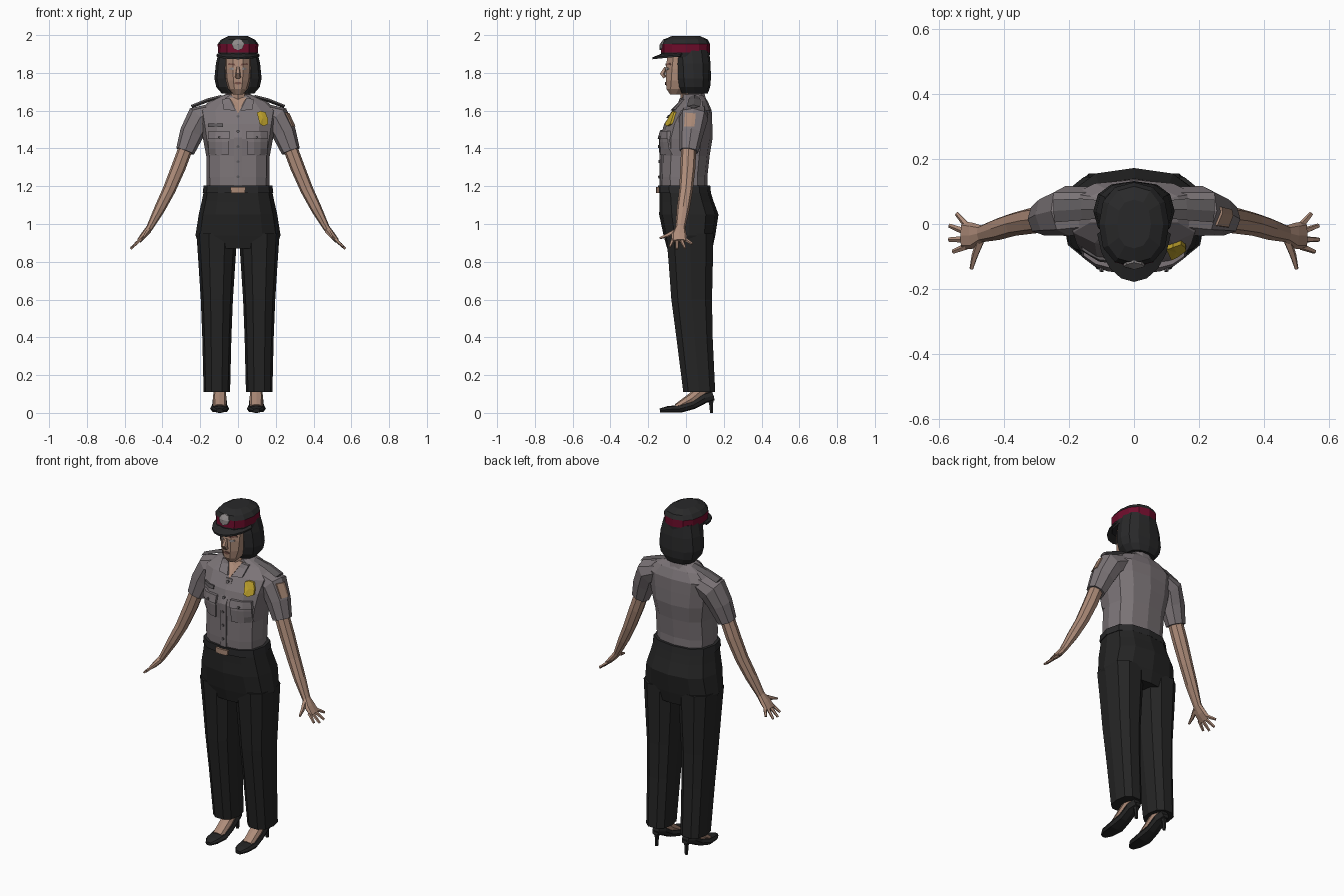
import bpy, bmesh, math
from mathutils import Vector
from mathutils.bvhtree import BVHTree

cube = bpy.data.objects.get("Cube")
if cube:
    bpy.data.objects.remove(cube, do_unlink=True)

X, Y, Z = Vector((1, 0, 0)), Vector((0, 1, 0)), Vector((0, 0, 1))


def material(name, r, g, b):
    m = bpy.data.materials.new(name)
    m.use_nodes = True
    m.diffuse_color = (r, g, b, 1)
    m.node_tree.nodes["Principled BSDF"].inputs["Base Color"].default_value = (r, g, b, 1)
    return m


shirt = material("shirt grey", .2, .175, .185)
trim = material("dark grey trim", .11, .1, .105)
skin = material("skin", .42, .26, .19)
black = material("black cloth", .018, .018, .018)
hair_black = material("black hair", .022, .022, .023)
red = material("dark red", .16, .004, .025)
gold = material("gold", .5, .35, .025)
silver = material("silver grey", .27, .25, .25)
tan = material("tan patch", .4, .25, .18)
lip = material("lip brown", .2, .09, .07)


def finish(name, bm, *mats):
    bmesh.ops.recalc_face_normals(bm, faces=bm.faces)
    me = bpy.data.meshes.new(name)
    bm.to_mesh(me)
    bm.free()
    for m in mats:
        me.materials.append(m)
    ob = bpy.data.objects.new(name, me)
    bpy.context.collection.objects.link(ob)
    return ob


def skin_sections(name, sections, mat, n=10, power=2.3, y_min=-9):
    """Bridge rings, each given as centre and two half axes."""
    bm = bmesh.new()
    rings = []
    for c, u, v in sections:
        ring = []
        for i in range(n):
            a = 2 * math.pi * i / n
            p = c.copy()
            for t, axis in ((math.cos(a), u), (math.sin(a), v)):
                p += axis * math.copysign(abs(t) ** (2 / power), t)
            p.y = max(p.y, y_min)
            ring.append(bm.verts.new(p))
        rings.append(ring)
    for lo, hi in zip(rings, rings[1:]):
        for i in range(n):
            j = (i + 1) % n
            bm.faces.new((lo[i], lo[j], hi[j], hi[i]))
    bm.faces.new(rings[0])
    bm.faces.new(rings[-1])
    return finish(name, bm, mat)


def loft(name, rings, mat, cx=0, **kw):
    """Upright stack of (z, centre y, half width, half depth)."""
    return skin_sections(name, [(Vector((cx, y, z)), X * rx, Y * ry)
                                for z, y, rx, ry in rings], mat, **kw)


def tube(name, pts, mat, ref=Y, side=1, n=8, **kw):
    """Limb along (x, y, z, thickness, width), width lying along ref."""
    cs = [Vector((p[0] * side, p[1], p[2])) for p in pts]
    out = []
    for i, p in enumerate(pts):
        t = (cs[min(i + 1, len(cs) - 1)] - cs[max(i - 1, 0)]).normalized()
        v = (ref - t * ref.dot(t)).normalized()
        out.append((cs[i], v.cross(t) * p[3], v * p[4]))
    return skin_sections(name, out, mat, n=n, **kw)


def plate(name, target, outline, mat, raise_by=.006, side=1, look=Y):
    """Polygon laid on a part's surface; outline is (across, height)."""
    bm = bmesh.new()
    across = X if look == Y else Y
    face = bm.faces.new([bm.verts.new(across * a * side + Z * z) for a, z in outline])
    if len(outline) == 4:
        bmesh.ops.subdivide_edges(bm, edges=bm.edges[:], cuts=2, use_grid_fill=True)
    else:
        bmesh.ops.poke(bm, faces=[face])
    tbm = bmesh.new()
    tbm.from_mesh(target.data)
    tree = BVHTree.FromBMesh(tbm)
    tbm.free()
    for v in bm.verts:
        hit = tree.ray_cast(v.co - look, look)[0]
        if hit:
            v.co = hit + look * .004
    ret = bmesh.ops.extrude_face_region(bm, geom=bm.faces[:], use_keep_orig=True)
    for g in ret["geom"]:
        if isinstance(g, bmesh.types.BMVert):
            g.co -= look * (raise_by + .004)
    return finish(name, bm, mat)


def rect(x0, x1, z0, z1):
    return [(x0, z0), (x1, z0), (x1, z1), (x0, z1)]


def disc(x, z, r, rz, n=6):
    return [(x + r * math.sin(i * 2 * math.pi / n), z + rz * math.cos(i * 2 * math.pi / n))
            for i in range(n)]


# Shirt body
torso = loft("shirt_body", [
    (1.17, -.01, .165, .125), (1.25, -.012, .168, .125), (1.36, -.005, .168, .13),
    (1.45, 0, .185, .14), (1.53, .012, .198, .127), (1.6, .033, .21, .103),
    (1.65, .045, .15, .07), (1.685, .035, .07, .055)], shirt, n=12, power=2.5)

# Trousers
loft("trouser_hips", [
    (.87, .02, .2, .12), (.94, .018, .225, .137), (1.05, .015, .208, .157),
    (1.12, .003, .192, .143), (1.2, -.01, .175, .13)], black, n=12, power=2.5)
loft("belt", [(1.165, -.008, .187, .14), (1.205, -.01, .182, .138)], hair_black, n=12, power=2.5)
buckle_base = bpy.data.objects["belt"]
plate("belt_buckle", buckle_base, [(-.035, 1.15), (.035, 1.15), (.04, 1.195), (-.04, 1.195)], tan, .012)

for s, tag in ((1, "left"), (-1, "right")):
    loft(tag + "_trouser_leg", [
        (.11, .07, .07, .088), (.4, .045, .077, .1), (.6, .03, .085, .112),
        (.8, .025, .098, .122), (.95, .02, .108, .13)], black, cx=.1 * s + .012 * s, n=10, power=2.5)

    # Sleeve, arm and hand
    tube(tag + "_sleeve", [
        (.13, .045, 1.59, .05, .07), (.205, .04, 1.56, .072, .077),
        (.245, .028, 1.48, .064, .064), (.28, .015, 1.385, .05, .05)], shirt, side=s, power=2.4)
    tube(tag + "_arm", [
        (.27, .015, 1.42, .038, .04), (.315, .01, 1.3, .038, .04), (.365, 0, 1.18, .034, .036),
        (.415, -.015, 1.08, .029, .034), (.468, -.03, .98, .018, .026),
        (.495, -.036, .945, .017, .04), (.525, -.035, .91, .012, .043)], skin, side=s)
    for k, (tx, ty, tz) in enumerate([(.545, .032, .895), (.567, -.005, .872),
                                      (.568, -.048, .868), (.556, -.085, .88)]):
        base = (.515, -.003 - .022 * k, .918, .009, .011)
        tube(f"{tag}_finger_{k + 1}", [base, (tx, ty, tz, .006, .007)], skin, side=s, n=5)
    tube(tag + "_thumb", [(.472, -.05, .965, .014, .014), (.49, -.1, .94, .011, .01),
                          (.5, -.138, .925, .006, .006)], skin, ref=X, side=s, n=5)

    # Shoulder strap and collar
    tube(tag + "_shoulder_strap", [(.085, .045, 1.674, .01, .026), (.16, .045, 1.655, .01, .033),
                                   (.245, .04, 1.622, .009, .035)], trim, side=s, n=4, power=9)
    plate(tag + "_collar_flap", torso,
          [(.012, 1.6), (.075, 1.605), (.085, 1.66), (.045, 1.668)], shirt, .014, s)

    # Chest pockets
    plate(tag + "_pocket", torso, rect(.05, .155, 1.365, 1.47), shirt, .009, s)
    plate(tag + "_pocket_flap", torso,
          [(.045, 1.45), (.16, 1.45), (.155, 1.492), (.045, 1.492)], shirt, .017, s)
    plate(tag + "_pocket_button", torso, disc(.1, 1.46, .007, .007), trim, .023, s)

    # Feet in heeled shoes
    fx = .097
    tube(tag + "_foot", [(fx, .085, .2, .035, .035), (fx, .085, .12, .034, .032),
                         (fx, .03, .075, .03, .036), (fx, -.05, .03, .018, .034)],
         skin, ref=X, side=s)
    tube(tag + "_shoe", [
        (fx, -.138, .012, .011, .018), (fx, -.1, .018, .017, .042), (fx, -.03, .022, .021, .05),
        (fx, .04, .042, .022, .04), (fx, .1, .078, .026, .036),
        (fx, .145, .092, .026, .022)], black, ref=X, side=s, power=2.8)
    loft(tag + "_heel", [(0, .135, .009, .009), (.05, .133, .011, .012), (.09, .125, .024, .028)],
         black, cx=fx * s, n=6)

    # Eyes and brows sit on the face, made below
    if s == 1:
        head = loft("head", [
            (1.685, -.055, .025, .03), (1.715, -.04, .052, .066), (1.76, -.022, .068, .089),
            (1.82, -.012, .074, .099), (1.92, 0, .075, .1)], skin, n=10)
    plate(tag + "_eye", head, disc(.032, 1.822, .014, .007), silver, .004, s)
    plate(tag + "_brow", head, [(.014, 1.84), (.054, 1.842), (.05, 1.852), (.016, 1.848)], lip, .005, s)

# Shirt front details
plate("open_neck", torso, [(0, 1.585), (.045, 1.67), (-.045, 1.67)], skin, .004)
plate("button_strip", torso, rect(-.02, .02, 1.2, 1.585), shirt, .006)
for i in range(5):
    plate(f"shirt_button_{i + 1}", torso, disc(0, 1.25 + .08 * i, .008, .008), trim, .01)
plate("name_tag", torso, rect(-.16, -.08, 1.513, 1.532), trim, .009)
plate("chest_badge", torso, [(.1, 1.59), (.115, 1.53), (.135, 1.518), (.16, 1.53),
                             (.158, 1.56), (.145, 1.592), (.12, 1.598)], gold, .012)
plate("sleeve_patch", bpy.data.objects["left_sleeve"],
      [(-.01, 1.515), (.045, 1.515), (.052, 1.585), (-.005, 1.59)], tan, .007, look=-X)

# Neck and collar stand
loft("neck", [(1.6, .03, .05, .05), (1.68, .02, .048, .05), (1.74, .015, .046, .05)], skin, n=8)
loft("collar_stand", [(1.64, .045, .085, .07), (1.69, .045, .066, .055)], shirt, n=10, y_min=.01)

# Face
tube("nose", [(0, -.108, 1.83, .008, .008), (0, -.125, 1.795, .016, .014),
              (0, -.113, 1.775, .01, .016)], skin, ref=X, n=5)
plate("mouth", head, [(-.024, 1.745), (0, 1.737), (.024, 1.745), (.008, 1.753), (-.008, 1.753)], lip, .005)

# Bobbed hair
loft("hair", [
    (1.69, .045, .085, .07), (1.725, .042, .115, .086), (1.77, .04, .125, .092),
    (1.85, .037, .117, .093), (1.92, .03, .1, .092)], hair_black, n=12, power=2.4, y_min=-.045)

# Cap with a red band coloured by height
cap = loft("cap_crown", [
    (1.885, -.003, .1, .128), (1.908, -.003, .105, .13), (1.952, -.002, .108, .13),
    (1.976, -.002, .09, .118), (1.995, 0, .052, .075)], hair_black, n=12)
cap.data.materials.append(red)
for p in cap.data.polygons:
    if 1.91 < p.center.z < 1.95:
        p.material_index = 1
plate("cap_emblem", cap, disc(0, 1.95, .033, .03, 8), silver, .008)

# Cap peak: crescent sloping down to the front
bm = bmesh.new()
steps = 8
rows = []
for i in range(steps + 1):
    a = math.radians(190 + 160 * i / steps)
    c, d = math.cos(a), math.sin(a)
    rows.append((bm.verts.new((.1 * c, .115 * d, 1.908)),
                 bm.verts.new((.115 * c, .178 * d, 1.9 + .018 * d))))
for (a, b), (c, d) in zip(rows, rows[1:]):
    bm.faces.new((a, b, d, c))
ret = bmesh.ops.extrude_face_region(bm, geom=bm.faces[:], use_keep_orig=True)
for g in ret["geom"]:
    if isinstance(g, bmesh.types.BMVert):
        g.co.z -= .01
finish("cap_peak", bm, hair_black)
